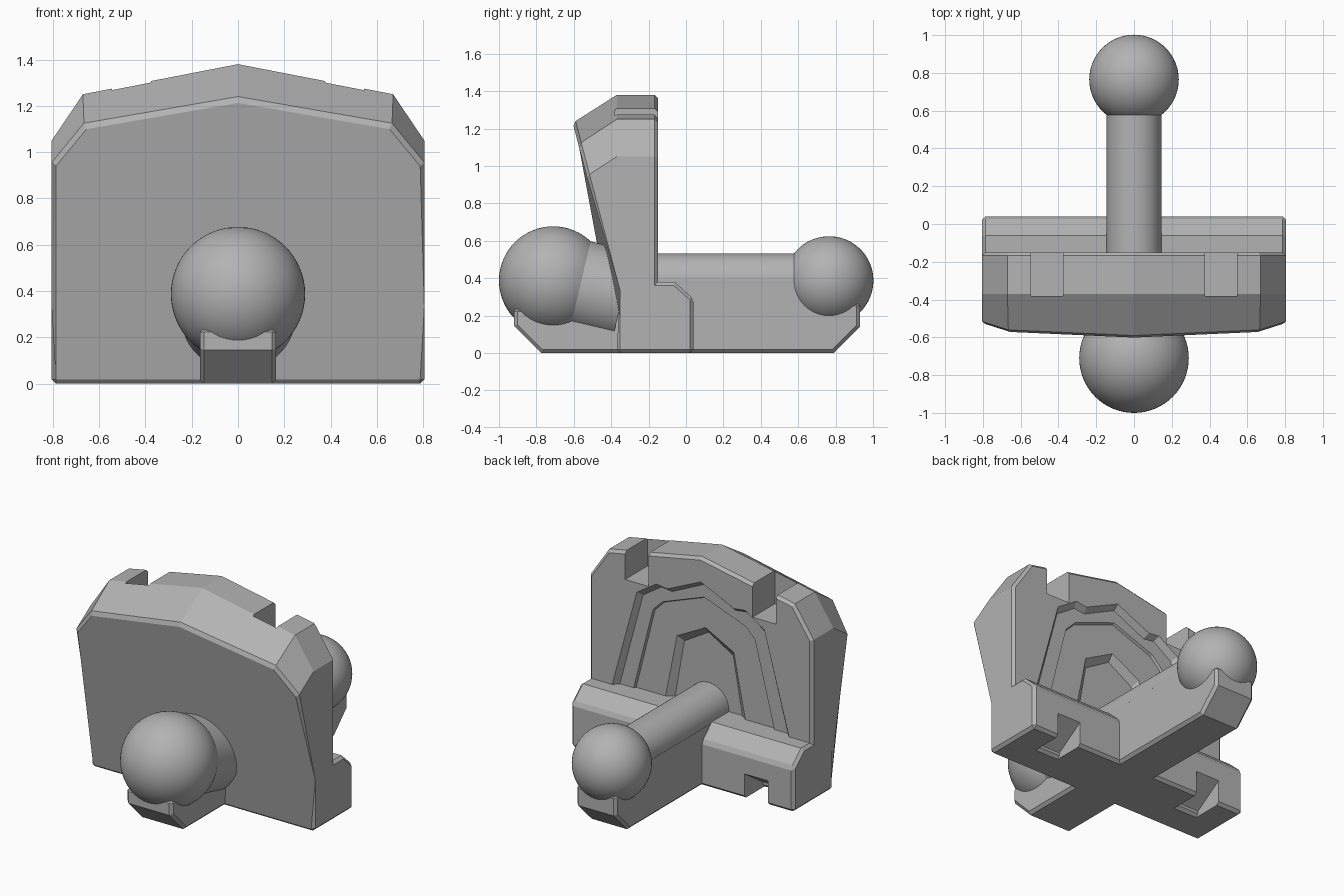
import bpy, bmesh, math
from mathutils import Vector

cube = bpy.data.objects.get("Cube")
if cube:
    bpy.data.objects.remove(cube, do_unlink=True)

gray = bpy.data.materials.new("plain gray")
gray.use_nodes = True
gray.diffuse_color = (0.45, 0.45, 0.45, 1)
gray.node_tree.nodes["Principled BSDF"].inputs["Base Color"].default_value = (0.45, 0.45, 0.45, 1)


def loft(name, rings):
    """Closed solid through rings that share one point count."""
    bm = bmesh.new()
    loops = [[bm.verts.new(p) for p in ring] for ring in rings]
    for a, b in zip(loops, loops[1:]):
        for i in range(len(a)):
            j = (i + 1) % len(a)
            bm.faces.new((a[i], a[j], b[j], b[i]))
    bm.faces.new(loops[0])
    bm.faces.new(loops[-1])
    bmesh.ops.recalc_face_normals(bm, faces=bm.faces)
    mesh = bpy.data.meshes.new(name)
    bm.to_mesh(mesh)
    bm.free()
    mesh.materials.append(gray)
    ob = bpy.data.objects.new(name, mesh)
    bpy.context.collection.objects.link(ob)
    return ob


def side_prism(name, x0, x1, profile):
    """Extrude a (y, z) profile along x."""
    return loft(name, [[(x, y, z) for y, z in profile] for x in (x0, x1)])


def mirrored(half):
    """Complete a right-hand outline that starts on the centre line."""
    return half + [(-x, z) for x, z in reversed(half) if x > 0]


def finish(ob, bevel, cutters=()):
    """Chamfer the hard edges, carve the cutters out, bake the result."""
    mod = ob.modifiers.new("chamfer", 'BEVEL')
    mod.width, mod.segments = bevel, 1
    mod.limit_method, mod.angle_limit = 'ANGLE', math.radians(48)
    for c in cutters:
        c.hide_render = True
        cut = ob.modifiers.new("cut", 'BOOLEAN')
        cut.operation, cut.solver, cut.object = 'DIFFERENCE', 'EXACT', c
    bpy.context.view_layer.update()
    deps = bpy.context.evaluated_depsgraph_get()
    baked = bpy.data.meshes.new_from_object(ob.evaluated_get(deps))
    ob.modifiers.clear()
    ob.data = baked
    for c in cutters:
        bpy.data.objects.remove(c, do_unlink=True)


def smooth(ob, name):
    ob.name = name
    ob.data.materials.append(gray)
    bpy.ops.object.shade_smooth_by_angle(angle=math.radians(35))


def ball(name, y, r):
    bpy.ops.mesh.primitive_uv_sphere_add(segments=64, ring_count=32, radius=r, location=(0, y, 0.387))
    smooth(bpy.context.object, name)


def rod(name, start, end, r):
    a, b = Vector(start), Vector(end)
    bpy.ops.mesh.primitive_cylinder_add(vertices=64, radius=r, depth=(b - a).length, location=(a + b) / 2)
    ob = bpy.context.object
    ob.rotation_euler = (b - a).to_track_quat('Z', 'Y').to_euler()
    smooth(ob, name)


# Upright plate: straight back, leaning front, sloped crown
W = 0.805
back = mirrored([(0, 1.38), (0.67, 1.25), (W, 1.05), (W, 0.33), (W, 0)])
front = mirrored([(0, 1.23), (0.665, 1.115), (W, 0.945), (W, 0.33), (W, 0)])
plate = loft("upright_plate", [
    [(x, -0.15, z) for x, z in back],
    [(x, -0.37 if z > 0.5 else -0.3, z) for x, z in back],
    [(x, -0.37 - 0.262 * max(z - 0.33, 0), z) for x, z in front]])

# Nested arch recesses in the back: outline, inset, start depth, end depth
arches = [
    ([(0, 1.22), (0.24, 1.11), (0.32, 1.12), (0.46, 1.03), (0.66, 0.3)], 0.03, 0.0, 0.035),
    ([(0, 1.11), (0.3, 1.0), (0.37, 0.93), (0.53, 0.3)], 0.01, 0.03, 0.05),
    ([(0, 0.91), (0.21, 0.8), (0.31, 0.3)], 0.05, 0.045, 0.085),
]
cutters = []
for half, inset, d0, d1 in arches:
    top = half[0][1]
    ring = mirrored(half)
    k = 1 - inset / half[-1][0]
    small = [(x * k, z - inset * z / top) for x, z in ring]
    cutters.append(loft("arch_cutter", [
        [(x, -0.15 + (0.02 if d0 == 0 else 0), z) for x, z in ring],
        [(x, -0.15 - d0, z) for x, z in ring],
        [(x, -0.15 - d1, z) for x, z in small]]))

# Two slots through the crown
for s in (-1, 1):
    cutters.append(side_prism("slot_cutter", s * 0.375, s * 0.545,
                              [(-0.38, 1.09), (0, 1.09), (0, 1.5), (-0.38, 1.5)]))
finish(plate, 0.018, cutters)

# Rear ledge with ramped notches underneath
ledge = side_prism("rear_ledge", -W, W,
                   [(-0.3, 0), (0.04, 0), (0.04, 0.29), (-0.06, 0.38), (-0.3, 0.38)])
notches = [side_prism("notch_cutter", s * 0.45, s * 0.62,
                      [(-0.22, -0.01), (0.1, -0.01), (0.1, 0.16), (0.04, 0.16)]) for s in (-1, 1)]
finish(ledge, 0.018, notches)

# Front foot and rear beam
foot = side_prism("front_foot", -0.165, 0.165,
                  [(-0.3, 0), (-0.775, 0), (-0.92, 0.145), (-0.92, 0.24), (-0.3, 0.24)])
finish(foot, 0.018)
beam = side_prism("rear_beam", -0.145, 0.145,
                  [(-0.25, 0), (0.79, 0), (0.93, 0.14), (0.93, 0.27), (0.8, 0.27), (0.8, 0.39), (-0.25, 0.39)])
finish(beam, 0.018)

# Round necks and balls
rod("rear_rod", (0, -0.25, 0.387), (0, 0.75, 0.387), 0.145)
rod("front_neck", (0, -0.71, 0.387), (0, -0.34, 0.3), 0.25)
ball("front_ball", -0.71, 0.29)
ball("rear_ball", 0.765, 0.237)
